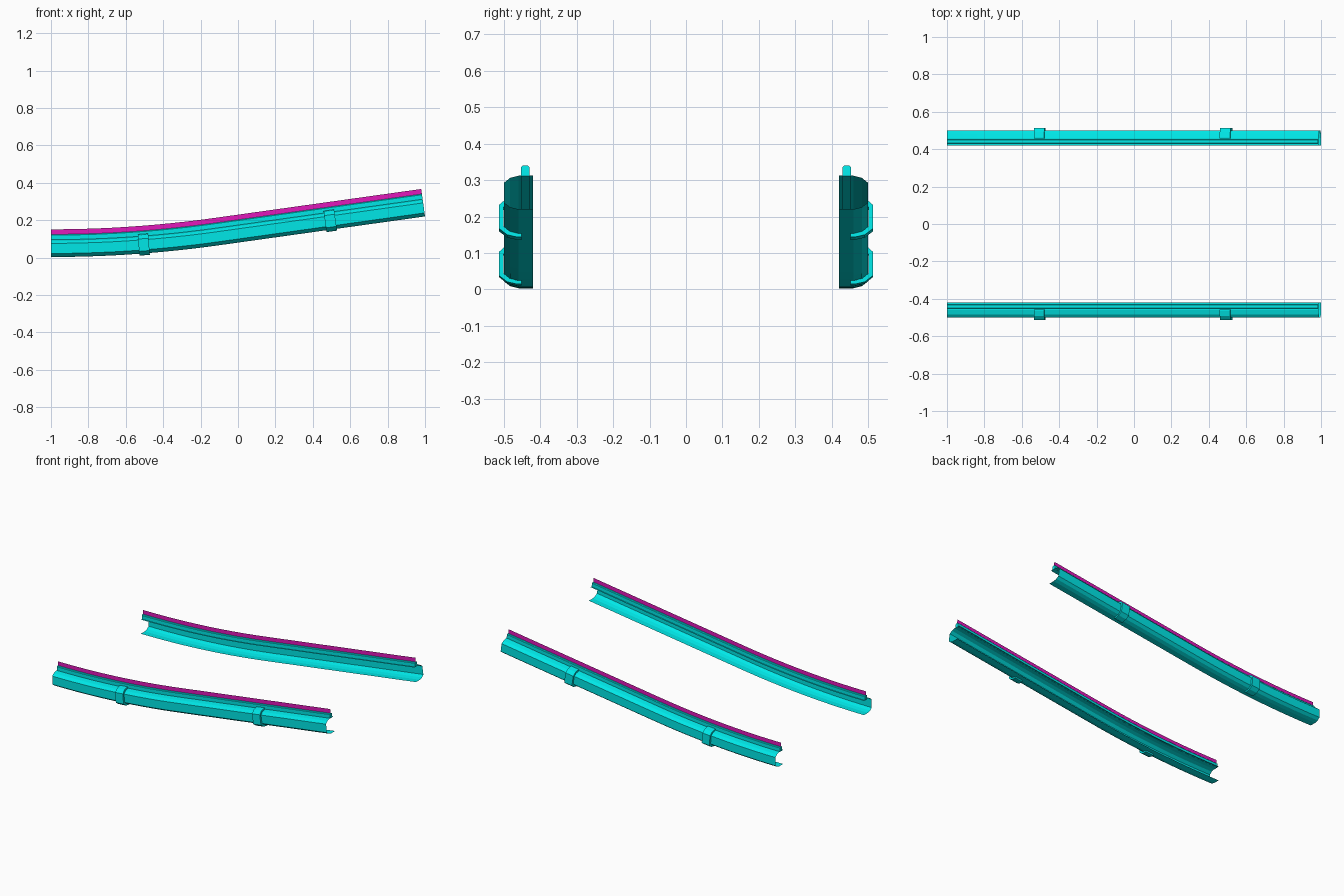
import bpy, bmesh, math

if "Cube" in bpy.data.objects:
    bpy.data.objects.remove(bpy.data.objects["Cube"])

def material(name, rgb):
    m = bpy.data.materials.new(name)
    m.diffuse_color = (*rgb, 1)
    m.use_nodes = True
    m.node_tree.nodes["Principled BSDF"].inputs["Base Color"].default_value = m.diffuse_color
    return m

CYAN = material("cyan_plastic", (0.0, 0.80, 0.80))
PINK = material("magenta_strip", (0.75, 0.01, 0.50))

SLOPE, X0, X1 = 0.14, -1.0, -0.1   # level start, arc, then constant climb

def path(x):
    """Height and tilt of the rail's underside at x."""
    if x < X1:
        k = SLOPE / (X1 - X0)
        return k * (x - X0) ** 2 / 2 + 0.003, math.atan(k * (x - X0))
    return SLOPE * (X1 - X0) / 2 + SLOPE * (x - X1) + 0.003, math.atan(SLOPE)

def sweep(name, profile, xs, side, mat, closed=False):
    """Sweep a (y, height) section along the rail path, square to the path."""
    bm = bmesh.new()
    rings = []
    for x in xs:
        z, a = path(x)
        rings.append([bm.verts.new((x - h * math.sin(a), side * y, z + h * math.cos(a)))
                      for y, h in profile])
    n = len(profile)
    for r, q in zip(rings, rings[1:]):
        for i in range(n if closed else n - 1):
            j = (i + 1) % n
            f = (r[i], q[i], q[j], r[j])
            bm.faces.new(f if side < 0 else f[::-1])
    if closed:
        bm.faces.new(rings[0])
        bm.faces.new(rings[-1][::-1])
        bmesh.ops.recalc_face_normals(bm, faces=bm.faces)
    me = bpy.data.meshes.new(name)
    bm.to_mesh(me)
    bm.free()
    me.materials.append(mat)
    ob = bpy.data.objects.new(name, me)
    bpy.context.collection.objects.link(ob)
    return ob

# Sections, measured outward (y) and up from the underside (h)
channel = [(0.42, 0.0), (0.46, 0.0), (0.483, 0.006), (0.50, 0.019),
           (0.50, 0.073), (0.483, 0.087), (0.46, 0.093), (0.42, 0.093)]
neck = [(0.43, 0.092), (0.453, 0.092), (0.453, 0.117), (0.449, 0.121),
        (0.434, 0.121), (0.43, 0.117)]
strip = [(0.4415, 0.12), (0.4415, 0.148)]
clamp_out = [(0.452, -0.010), (0.465, -0.010), (0.491, -0.004), (0.513, 0.013),
             (0.513, 0.079), (0.491, 0.098), (0.465, 0.104), (0.458, 0.104)]
clamp_in = [(0.458, 0.0935), (0.46, 0.0935), (0.4835, 0.0875), (0.5005, 0.073),
            (0.5005, 0.019), (0.4835, 0.0055), (0.46, -0.0005), (0.452, -0.0005)]

stations = [-1 + 2 * i / 24 for i in range(25)]

for side, tag in ((-1, "front"), (1, "back")):
    # Open channel, guide neck and thin coloured wear strip
    sweep(f"{tag}_rail_channel", channel, stations, side, CYAN)
    sweep(f"{tag}_rail_neck", neck, stations, side, CYAN, True)
    sweep(f"{tag}_wear_strip", strip, stations, side, PINK)
    # Joint clamps wrapped round the outside
    for cx, end in ((-0.5, "lower"), (0.5, "upper")):
        sweep(f"{tag}_{end}_clamp", clamp_out + clamp_in,
              [cx - 0.028, cx + 0.028], side, CYAN, True)
